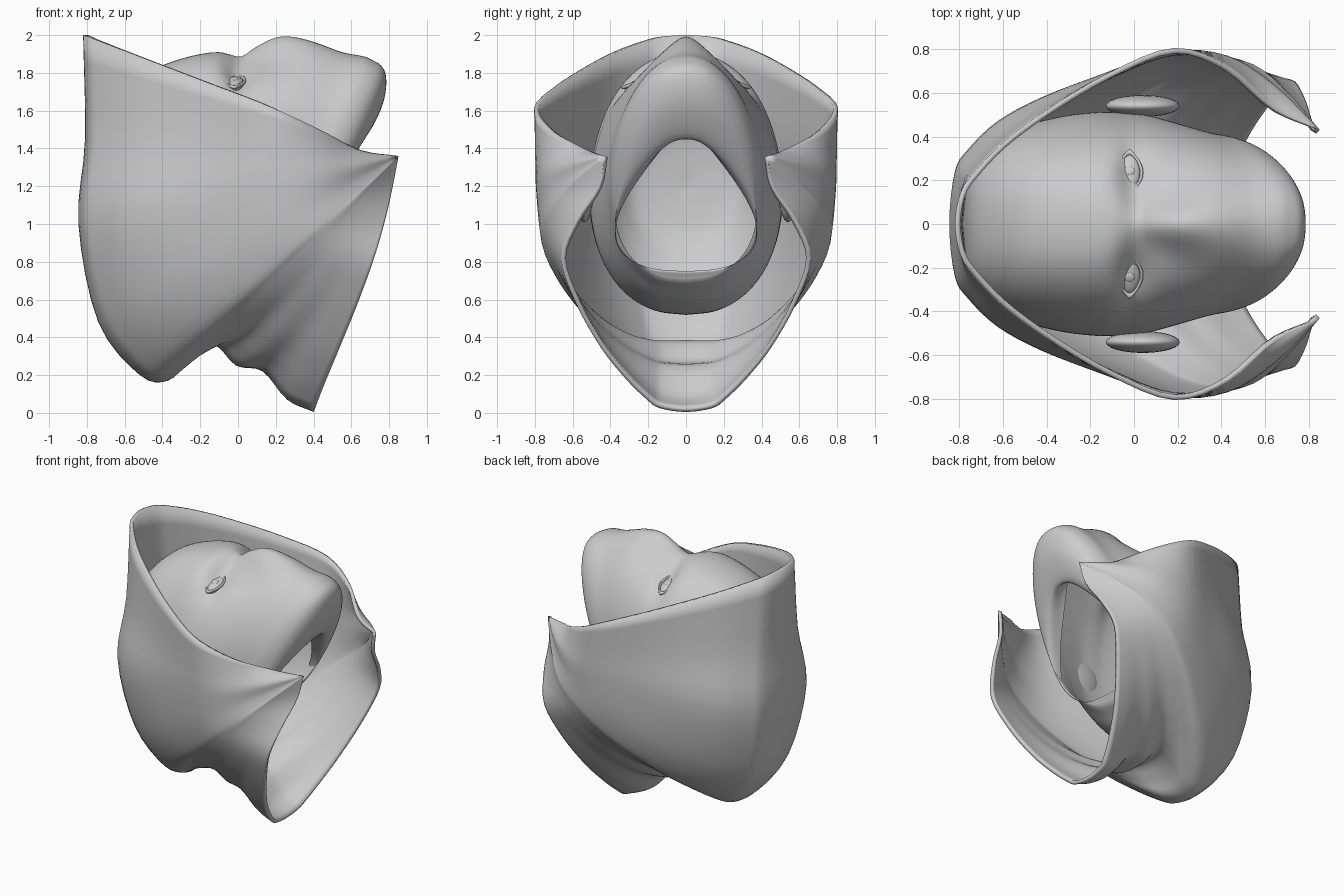
import bpy, bmesh, math
from mathutils import Vector
from mathutils.bvhtree import BVHTree

if "Cube" in bpy.data.objects:
    bpy.data.objects.remove(bpy.data.objects["Cube"])


def spline(pts, n):
    """Smooth curve through pts, n steps per span."""
    out = []
    for i in range(len(pts) - 1):
        b, c = pts[i], pts[i + 1]
        a = pts[i - 1] if i else b * 2 - c
        d = pts[i + 2] if i + 2 < len(pts) else c * 2 - b
        for k in range(n):
            t = k / n
            out.append(0.5 * (2 * b + (c - a) * t + (2 * a - 5 * b + 4 * c - d) * t * t
                              + (3 * b - a - 3 * c + d) * t ** 3))
    return out + [pts[-1].copy()]


def surface(name, half_rows, nu, nv, shape=None, recalc=False):
    """Mirror each half row over y = 0 and skin a smooth surface through the rows."""
    rows = []
    for r in half_rows:
        full = [Vector((p.x, -p.y, p.z)) for p in reversed(r[1:])] + r
        rows.append(spline(full, nu))
    cols = [spline([r[j] for r in rows], nv) for j in range(len(rows[0]))]
    bm = bmesh.new()
    grid = [[bm.verts.new(shape(p) if shape else p) for p in c] for c in cols]
    for j in range(len(grid) - 1):
        for i in range(len(grid[0]) - 1):
            bm.faces.new((grid[j][i], grid[j + 1][i], grid[j + 1][i + 1], grid[j][i + 1]))
    bmesh.ops.remove_doubles(bm, verts=bm.verts, dist=0.0006)
    if recalc:
        bmesh.ops.recalc_face_normals(bm, faces=bm.faces)
    for f in bm.faces:
        f.smooth = True
    me = bpy.data.meshes.new(name)
    bm.to_mesh(me)
    bm.free()
    ob = bpy.data.objects.new(name, me)
    bpy.context.collection.objects.link(ob)
    return ob


# Hood: strips from the back midline fanning to the two front corners
mid = [(-.82, 2), (-.81, 1.45), (-.845, 1), (-.74, .48), (-.52, .2), (-.37, .17), (-.27, .27),
       (-.13, .36), (-.01, .25), (.13, .22), (.26, .07), (.4, .005)]
us = [0, .015, .05, .13, .25, .42, .6, .75, .88, 1]
keys = {0: [0, .14, .23, .37, .52, .69, .805, .72, .52, .43],
        2: [0, .24, .34, .47, .58, .69, .79, .77, .63, .43],
        5: [0, .09, .17, .3, .47, .65, .75, .73, .6, .43],
        11: [0, .14, .21, .32, .45, .58, .66, .58, .46, .43]}
rows = []
for i, (mx, mz) in enumerate(mid):
    lo = max(k for k in keys if k <= i)
    hi = min(k for k in keys if k >= i)
    f = (i - lo) / (hi - lo) if hi > lo else 0
    # straightened lower midline: the notch fades out away from the middle
    sx, sz = (mx, mz) if i < 5 else (-.37 + .77 * (i - 5) / 6, .17 - .165 * (i - 5) / 6)
    row = []
    for j, u in enumerate(us):
        y = keys[lo][j] * (1 - f) + keys[hi][j] * f
        fade = math.exp(-u / .22) * (1 - u)
        x = sx + (.85 - sx) * u + (mx - sx) * fade
        z = sz + (1.36 - sz) * u + (mz - sz) * fade
        if i == 0:
            z -= {7: .02, 8: .045}.get(j, 0)
        bow = max(0, (i - 5) / 6)
        x += .05 * bow * math.sin(math.pi * u ** 1.3)
        row.append(Vector((x, y, z)))
    rows.append(row)
hood = surface("hood", rows, 4, 4)
sol = hood.modifiers.new("thickness", 'SOLIDIFY')
sol.thickness, sol.offset = .025, -1

# Head: tilted sections from crown to open neck (top x,z, bottom x,z, half width, pear shape)
secs = [(-.785, 1.2, -.785, 1.2, 0, 0), (-.75, 1.47, -.76, .95, .25, 0),
        (-.65, 1.65, -.68, .78, .36, 0), (-.5, 1.79, -.55, .62, .44, .02),
        (-.3, 1.875, -.38, .53, .49, .04), (-.1, 1.91, -.25, .52, .51, .06),
        (.02, 1.87, -.15, .53, .51, .06), (.15, 1.86, -.05, .56, .5, .07),
        (.35, 1.88, .05, .6, .46, .1), (.55, 1.87, .13, .65, .42, .12),
        (.7, 1.87, .18, .68, .40, .13), (.78, 1.8, .2, .7, .38, .18),
        (.765, 1.63, .21, .72, .36, .25), (.66, 1.45, .22, .74, .35, .38),
        (.57, 1.54, .22, .75, .31, .75)]
rows = []
for tx, tz, bx, bz, w, k in secs:
    row = []
    for n in range(15):
        a = math.pi * n / 14
        t = (1 - math.cos(a)) / 2
        y = w * max(math.sin(a), 0) ** .86 * (1 - k * math.cos(a)) if 0 < n < 14 else 0
        row.append(Vector((tx + (bx - tx) * t, y, tz + (bz - tz) * t)))
    rows.append(row)

nose = spline([Vector(p) for p in ((-.06, 0, 0), (.02, .02, 0), (.1, .08, 0), (.22, .125, 0),
                                   (.4, .085, 0), (.55, .04, 0), (.72, 0, 0))], 6)


def face_shape(p):
    q = p.copy()
    if p.z < 1.55:
        return q
    fade = min(1, (p.z - 1.55) / .15)
    # covered nose ridge, widening toward the mouth
    for a, b in zip(nose, nose[1:]):
        if a.x <= p.x < b.x:
            h = a.y + (b.y - a.y) * (p.x - a.x) / (b.x - a.x)
            s = .06 + .1 * max(0, min(1, p.x / .4))
            q.z += h * math.exp(-(p.y / s) ** 2)
    # eye sockets
    d = (p.x / .085) ** 2 + ((abs(p.y) - .22) / .12) ** 2
    q.z -= .06 * fade * math.exp(-d)
    return q


head = surface("head", rows, 4, 7, face_shape, True)
bm = bmesh.new()
bm.from_mesh(head.data)
tree = BVHTree.FromBMesh(bm)
bm.free()


def ball(name, loc, scale, rot=(0, 0, 0)):
    bpy.ops.mesh.primitive_uv_sphere_add(segments=24, ring_count=14, location=loc, rotation=rot)
    ob = bpy.context.object
    ob.name, ob.scale = name, scale
    bpy.ops.object.shade_smooth()
    return ob


# Eyes with lids and irises, and covered ears
for side in (-1, 1):
    hit = tree.ray_cast(Vector((-.02, side * .235, 3)), Vector((0, 0, -1)))[0]
    rot = (-side * .35, 0, 0)
    ball("eyeball", hit - Vector((0, 0, .015)), (.05, .09, .03), rot)
    up = Vector((0, side * math.sin(.35), math.cos(.35)))
    ball("iris", hit - Vector((0, 0, .015)) + up * .025, (.024, .024, .01), rot)
    bpy.ops.mesh.primitive_torus_add(major_segments=32, minor_segments=8, major_radius=1,
                                     minor_radius=.14, location=hit, rotation=rot)
    lid = bpy.context.object
    lid.name, lid.scale = "eyelid", (.055, .1, .07)
    for v in lid.data.vertices:  # pinch the corners into an almond
        v.co.x *= 1 - .45 * abs(v.co.y) ** 2
    bpy.ops.object.shade_smooth()
    ball("ear", (.04, side * .54, 1.18), (.17, .05, .17), (0, .3, 0))
